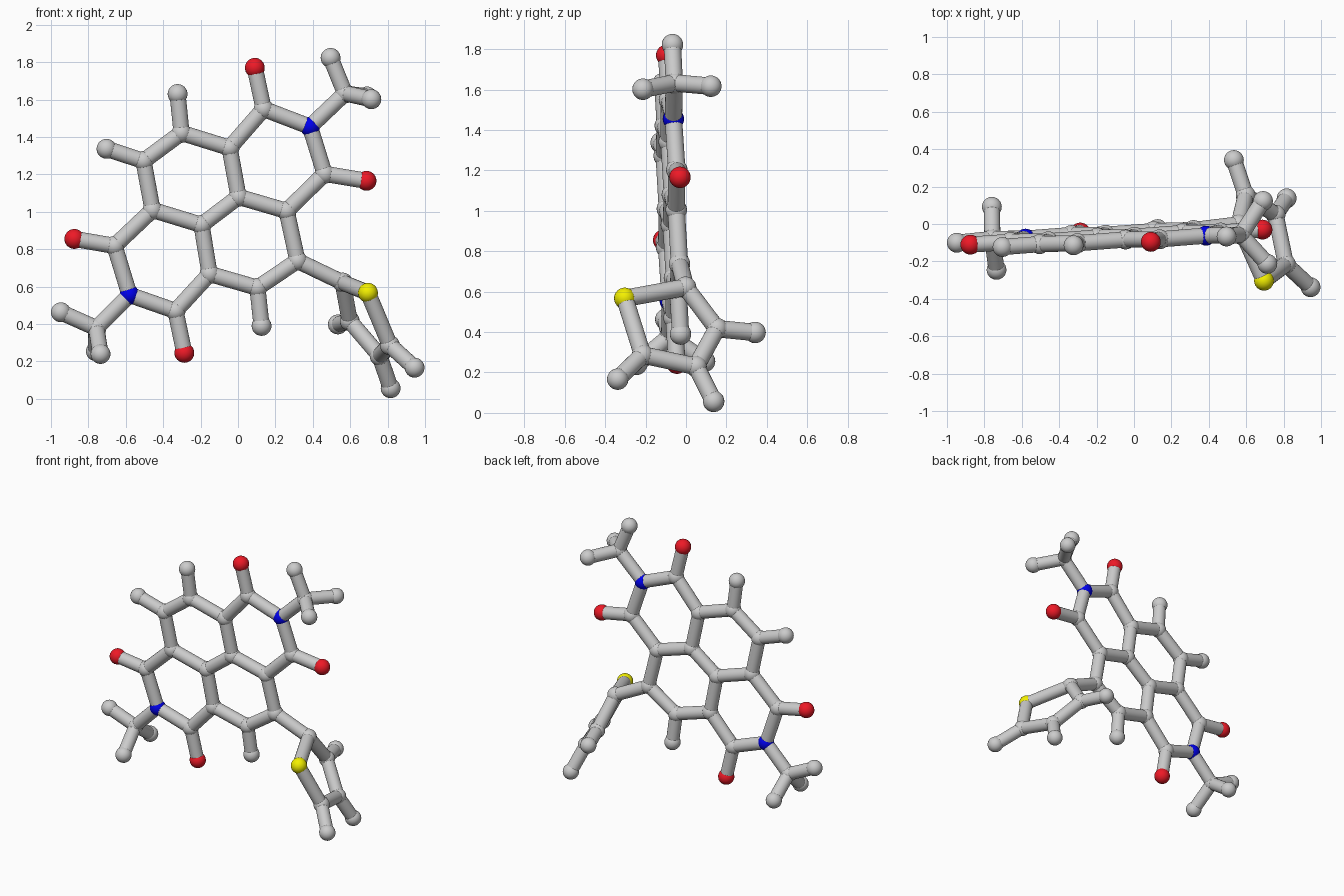
import bpy, bmesh
from mathutils import Vector, Matrix

if "Cube" in bpy.data.objects:
    bpy.data.objects.remove(bpy.data.objects["Cube"])

BALL, STICK = 0.053, 0.043


def flat(x, z):
    """Point on the slightly tilted plane of the fused ring core."""
    return Vector((x, -0.016 + 0.061 * x - 0.048 * z, z))


def material(name, rgb):
    m = bpy.data.materials.new(name)
    m.diffuse_color = (*rgb, 1)
    m.use_nodes = True
    m.node_tree.nodes["Principled BSDF"].inputs["Base Color"].default_value = m.diffuse_color
    return m


def add_object(name, bm, mat=None):
    mesh = bpy.data.meshes.new(name)
    bm.to_mesh(mesh)
    bm.free()
    for p in mesh.polygons:
        p.use_smooth = True
    if mat:
        mesh.materials.append(mat)
    ob = bpy.data.objects.new(name, mesh)
    bpy.context.collection.objects.link(ob)
    return ob


def ball(name, pos, mat=None):
    bm = bmesh.new()
    bmesh.ops.create_uvsphere(bm, u_segments=24, v_segments=16, radius=BALL)
    add_object(name, bm, mat).location = pos


def stick(name, a, b):
    d = b - a
    bm = bmesh.new()
    bmesh.ops.create_cone(bm, cap_ends=False, segments=24, radius1=STICK,
                          radius2=STICK, depth=d.length)
    ob = add_object(name, bm)
    ob.matrix_world = (Matrix.Translation((a + b) / 2)
                       @ d.to_track_quat('Z', 'Y').to_matrix().to_4x4())


red = material("red", (0.85, 0.01, 0.02))
blue = material("blue", (0.0, 0.0, 0.85))
yellow = material("yellow", (0.9, 0.87, 0.0))

atoms = {
    # upper imide ring
    "nitrogen_top": flat(0.385, 1.455),
    "carbonyl_a": flat(0.137, 1.55), "oxygen_a": flat(0.09, 1.77),
    "carbonyl_b": flat(0.463, 1.203), "oxygen_b": flat(0.687, 1.166),
    # naphthalene core
    "core_c": flat(-0.045, 1.342), "core_d": flat(0.26, 1.005),
    "core_e": flat(0.003, 1.08), "core_f": flat(-0.195, 0.93),
    "core_g": flat(-0.302, 1.422), "hydrogen_g": flat(-0.323, 1.63),
    "core_h": flat(-0.505, 1.272), "hydrogen_h": flat(-0.703, 1.337),
    "core_i": flat(-0.457, 1.01), "core_j": flat(0.318, 0.738),
    "core_k": flat(0.104, 0.594), "hydrogen_k": flat(0.126, 0.39),
    "core_l": flat(-0.152, 0.668),
    # lower imide ring
    "nitrogen_low": flat(-0.58, 0.556),
    "carbonyl_m": flat(-0.66, 0.818), "oxygen_m": flat(-0.875, 0.855),
    "carbonyl_n": flat(-0.334, 0.47), "oxygen_n": flat(-0.287, 0.246),
    # methyl groups
    "methyl_top": Vector((0.572, -0.058, 1.633)),
    "hydrogen_top1": Vector((0.495, -0.067, 1.823)),
    "hydrogen_top2": Vector((0.713, -0.213, 1.602)),
    "hydrogen_top3": Vector((0.69, 0.123, 1.617)),
    "methyl_low": Vector((-0.757, -0.08, 0.378)),
    "hydrogen_low1": Vector((-0.947, -0.1, 0.463)),
    "hydrogen_low2": Vector((-0.735, -0.245, 0.24)),
    "hydrogen_low3": Vector((-0.76, 0.092, 0.255)),
    # five-sided sulphur ring
    "ring_2": Vector((0.56, -0.002, 0.622)),
    "sulphur": Vector((0.695, -0.303, 0.567)),
    "ring_5": Vector((0.812, -0.215, 0.287)),
    "ring_4": Vector((0.757, 0.05, 0.23)),
    "ring_3": Vector((0.597, 0.153, 0.417)),
    "hydrogen_r3": Vector((0.534, 0.342, 0.398)),
    "hydrogen_r4": Vector((0.816, 0.137, 0.057)),
    "hydrogen_r5": Vector((0.944, -0.338, 0.167)),
}

# each chain is a run of atoms joined by sticks
chains = [
    "carbonyl_a nitrogen_top carbonyl_b core_d core_e core_c carbonyl_a oxygen_a",
    "carbonyl_b oxygen_b",
    "core_c core_g core_h core_i core_f core_e",
    "core_d core_j core_k core_l core_f",
    "core_i carbonyl_m nitrogen_low carbonyl_n core_l",
    "carbonyl_m oxygen_m", "carbonyl_n oxygen_n",
    "core_g hydrogen_g", "core_h hydrogen_h", "core_k hydrogen_k",
    "nitrogen_top methyl_top hydrogen_top1",
    "hydrogen_top2 methyl_top hydrogen_top3",
    "nitrogen_low methyl_low hydrogen_low1",
    "hydrogen_low2 methyl_low hydrogen_low3",
    "core_j ring_2 sulphur ring_5 ring_4 ring_3 ring_2",
    "ring_3 hydrogen_r3", "ring_4 hydrogen_r4", "ring_5 hydrogen_r5",
]

# balls
colours = {"oxygen": red, "nitrogen": blue, "sulphur": yellow}
for name, pos in atoms.items():
    ball(name + "_ball", pos, colours.get(name.split("_")[0]))

# sticks
for chain in chains:
    names = chain.split()
    for a, b in zip(names, names[1:]):
        stick(f"bond_{a}_to_{b}", atoms[a], atoms[b])
